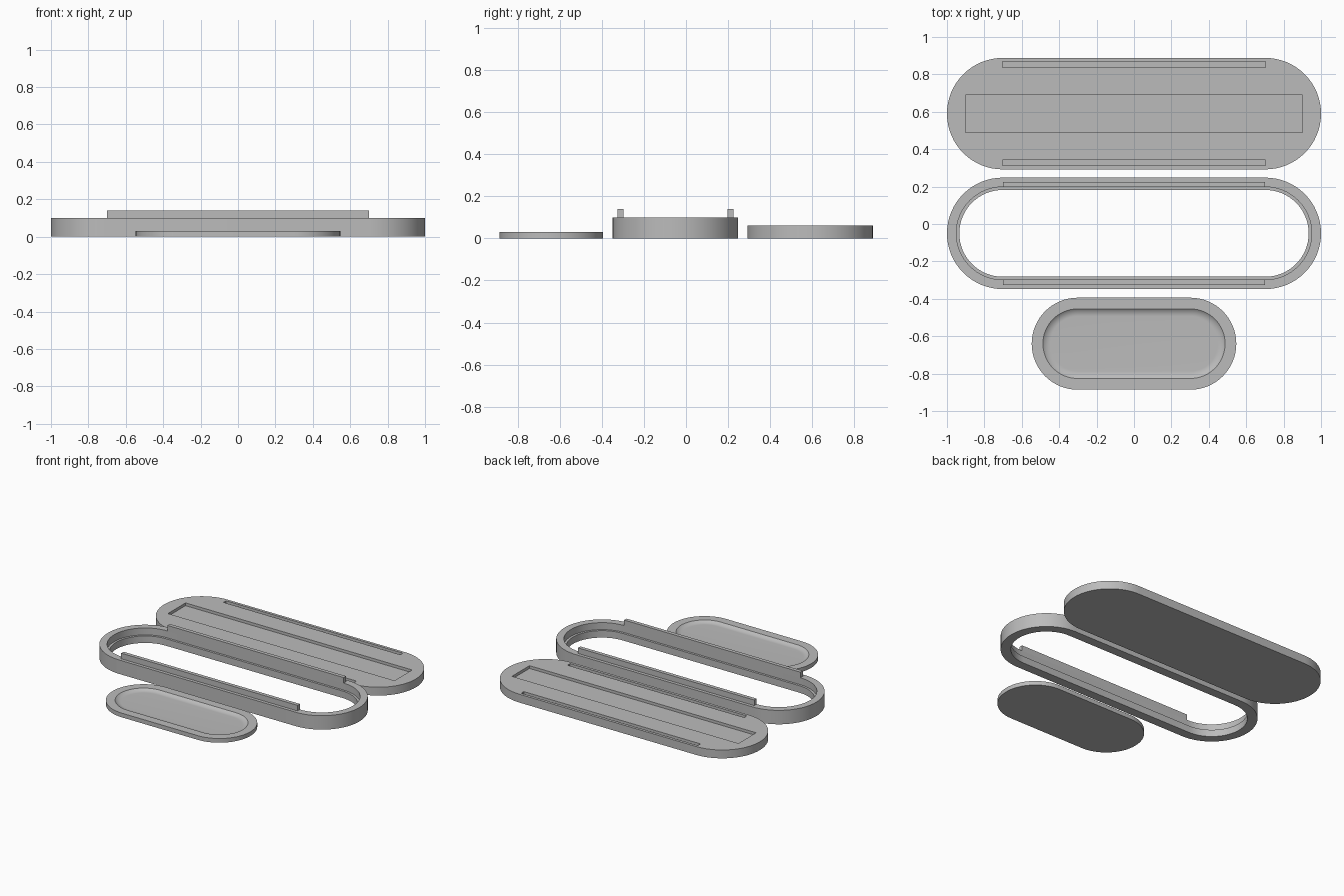
import bpy, bmesh, math

if "Cube" in bpy.data.objects:
    bpy.data.objects.remove(bpy.data.objects["Cube"])

grey = bpy.data.materials.new("mid grey")
grey.diffuse_color = (0.5, 0.5, 0.5, 1)
grey.use_nodes = True
grey.node_tree.nodes["Principled BSDF"].inputs["Base Color"].default_value = grey.diffuse_color


def finish(name, bm, smooth=True):
    """Turn a bmesh into a named object with the shared material."""
    bmesh.ops.recalc_face_normals(bm, faces=bm.faces)
    mesh = bpy.data.meshes.new(name)
    bm.to_mesh(mesh)
    bm.free()
    mesh.materials.append(grey)
    obj = bpy.data.objects.new(name, mesh)
    bpy.context.collection.objects.link(obj)
    if smooth:
        shade(obj)
    return obj


def select(obj):
    bpy.ops.object.select_all(action='DESELECT')
    obj.select_set(True)
    bpy.context.view_layer.objects.active = obj


def shade(obj):
    select(obj)
    bpy.ops.object.shade_smooth_by_angle(angle=math.radians(30))


def stadium(bm, half, r, cy, z, n=32):
    """One loop: two half circles at x = +-half joined by straight sides."""
    loop = []
    for side, start in ((1, -math.pi / 2), (-1, math.pi / 2)):
        for i in range(n + 1):
            a = start + math.pi * i / n
            loop.append(bm.verts.new((side * half + r * math.cos(a), cy + r * math.sin(a), z)))
    return loop


def loft(name, half, r, cy, profile, closed=False):
    """Skin stadium loops given as (inset, z); cap the ends or close into a ring."""
    bm = bmesh.new()
    loops = [stadium(bm, half, r - inset, cy, z) for inset, z in profile]
    pairs = list(zip(loops, loops[1:]))
    if closed:
        pairs.append((loops[-1], loops[0]))
    else:
        bm.faces.new(loops[0])
        bm.faces.new(loops[-1])
    for a, b in pairs:
        for i in range(len(a)):
            j = (i + 1) % len(a)
            bm.faces.new((a[i], a[j], b[j], b[i]))
    return finish(name, bm)


def box(name, x, y0, y1, z0, z1):
    """Box spanning -x..x, y0..y1, z0..z1."""
    bm = bmesh.new()
    bmesh.ops.create_cube(bm, size=1)
    for v in bm.verts:
        v.co = (v.co.x * 2 * x, y0 if v.co.y < 0 else y1, z0 if v.co.z < 0 else z1)
    return finish(name, bm, smooth=False)


R, HALF = 0.298, 0.702
PLATE_Y, RING_Y, TRAY_Y = 0.59, -0.05, -0.64

# Base plate with a long central pocket and two rail slots
plate = loft("base_plate", HALF, R, PLATE_Y, [(0, 0), (0, 0.06)])
cutters = [box("pocket_cutter", 0.9, PLATE_Y - 0.1, PLATE_Y + 0.1, 0.04, 0.1)]
for s in (-1, 1):
    y0, y1 = sorted((PLATE_Y + s * 0.248, PLATE_Y + s * 0.278))
    cutters.append(box("slot_cutter", 0.702, y0, y1, 0.02, 0.1))
for cutter in cutters:
    cutter.hide_render = True
    mod = plate.modifiers.new("cut", 'BOOLEAN')
    mod.operation, mod.solver, mod.object = 'DIFFERENCE', 'EXACT', cutter
    select(plate)
    bpy.ops.object.modifier_apply(modifier=mod.name)
    bpy.data.objects.remove(cutter)
shade(plate)

# Frame ring with an inner ledge
loft("frame_ring", HALF, R, RING_Y,
     [(0, 0), (0, 0.1), (0.05, 0.1), (0.05, 0.05), (0.066, 0.05), (0.066, 0)], closed=True)

# Rails standing on the ring
for s, name in ((-1, "front_rail"), (1, "back_rail")):
    y0, y1 = sorted((RING_Y + s * 0.248, RING_Y + s * 0.275))
    box(name, 0.7, y0, y1, 0.1, 0.14)

# Small tray with a shallow dish whose wall curves into the floor
WIDTH, DEPTH = 0.04, 0.015
arc_r = (WIDTH ** 2 + DEPTH ** 2) / (2 * DEPTH)
dish = []
for i in range(9):
    d = WIDTH * (1 - i / 8)
    dish.append((0.06 + WIDTH - d, 0.03 - DEPTH + arc_r - math.sqrt(arc_r ** 2 - d ** 2)))
loft("tray", 0.301, 0.246, TRAY_Y, [(0, 0), (0, 0.03)] + dish)
